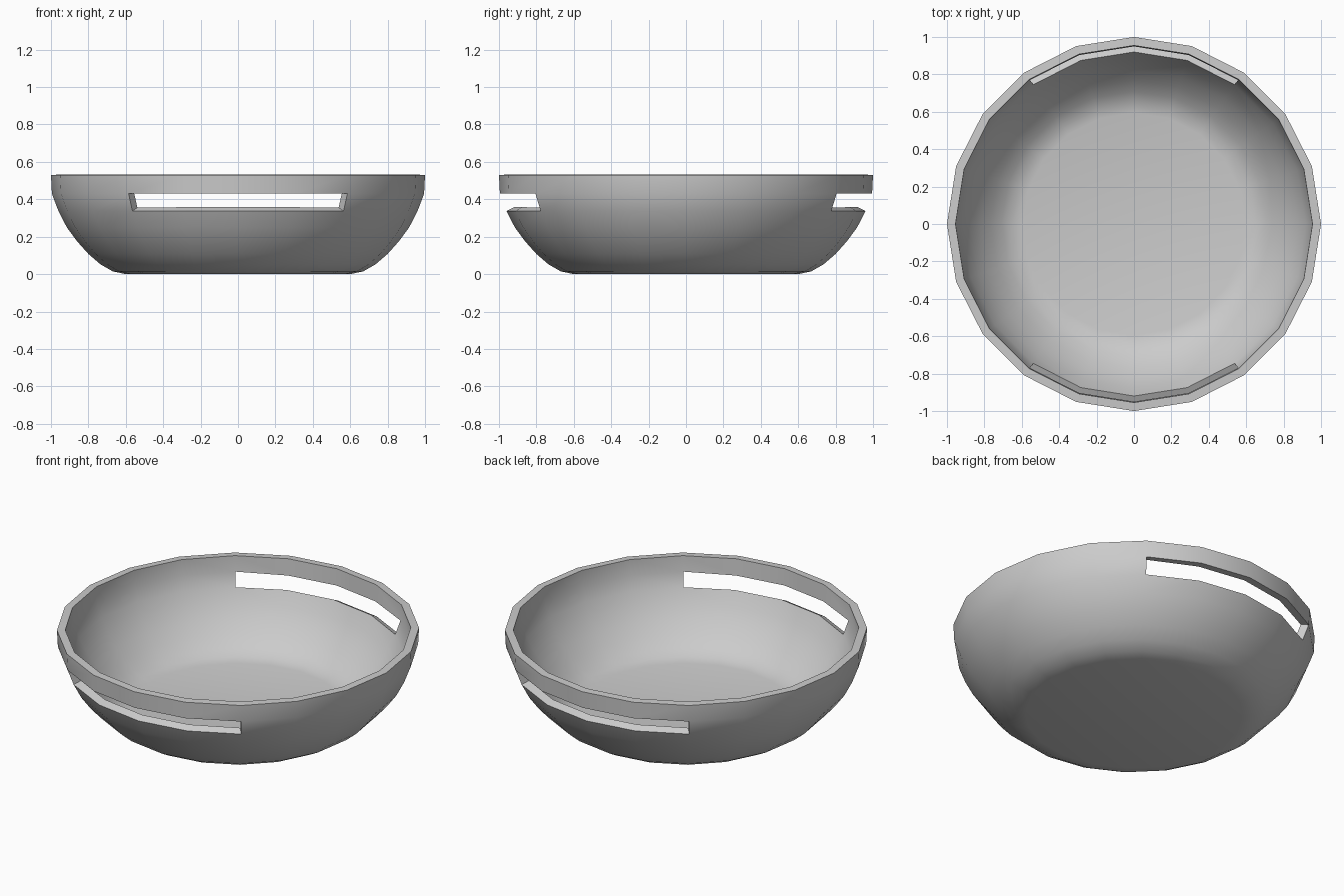
import bpy
import bmesh
from math import cos, sin, radians

if "Cube" in bpy.data.objects:
    bpy.data.objects.remove(bpy.data.objects["Cube"], do_unlink=True)

SIDES = 20
WALL = 0.045
# Outer wall as (radius, height), from the floor edge up to the rim
PROFILE = [(0.60, 0.0), (0.67, 0.015), (0.735, 0.052), (0.80, 0.108),
           (0.86, 0.175), (0.915, 0.25), (0.96, 0.337), (0.995, 0.43), (1.0, 0.53)]
SLOT_BAND = 6             # wall band that holds the handle slots
SLOT_SEGMENTS = (3, 4, 5, 6, 13, 14, 15, 16)   # back and front sides

grey = bpy.data.materials.new("plain_grey")
grey.use_nodes = True
colour = (0.6, 0.6, 0.6, 1)
grey.diffuse_color = colour
grey.node_tree.nodes["Principled BSDF"].inputs["Base Color"].default_value = colour

# Bowl shell: stacked rings, leaving gaps for the two slots
bm = bmesh.new()
rings = []
for radius, z in PROFILE:
    angles = [radians(360 / SIDES * i) for i in range(SIDES)]
    rings.append([bm.verts.new((radius * cos(a), radius * sin(a), z)) for a in angles])
bm.faces.new(rings[0][::-1])
for band, (low, high) in enumerate(zip(rings, rings[1:])):
    for i in range(SIDES):
        if band == SLOT_BAND and i in SLOT_SEGMENTS:
            continue
        j = (i + 1) % SIDES
        bm.faces.new((low[i], low[j], high[j], high[i]))
mesh = bpy.data.meshes.new("bowl")
bm.to_mesh(mesh)
bm.free()
mesh.materials.append(grey)
bowl = bpy.data.objects.new("bowl", mesh)
bpy.context.collection.objects.link(bowl)

# Wall thickness, grown inwards
bpy.context.view_layer.objects.active = bowl
bowl.select_set(True)
shell = bowl.modifiers.new("wall", 'SOLIDIFY')
shell.thickness = WALL
shell.offset = -1
shell.use_even_offset = True
bpy.ops.object.modifier_apply(modifier=shell.name)
bpy.ops.object.shade_smooth_by_angle(angle=radians(30))
